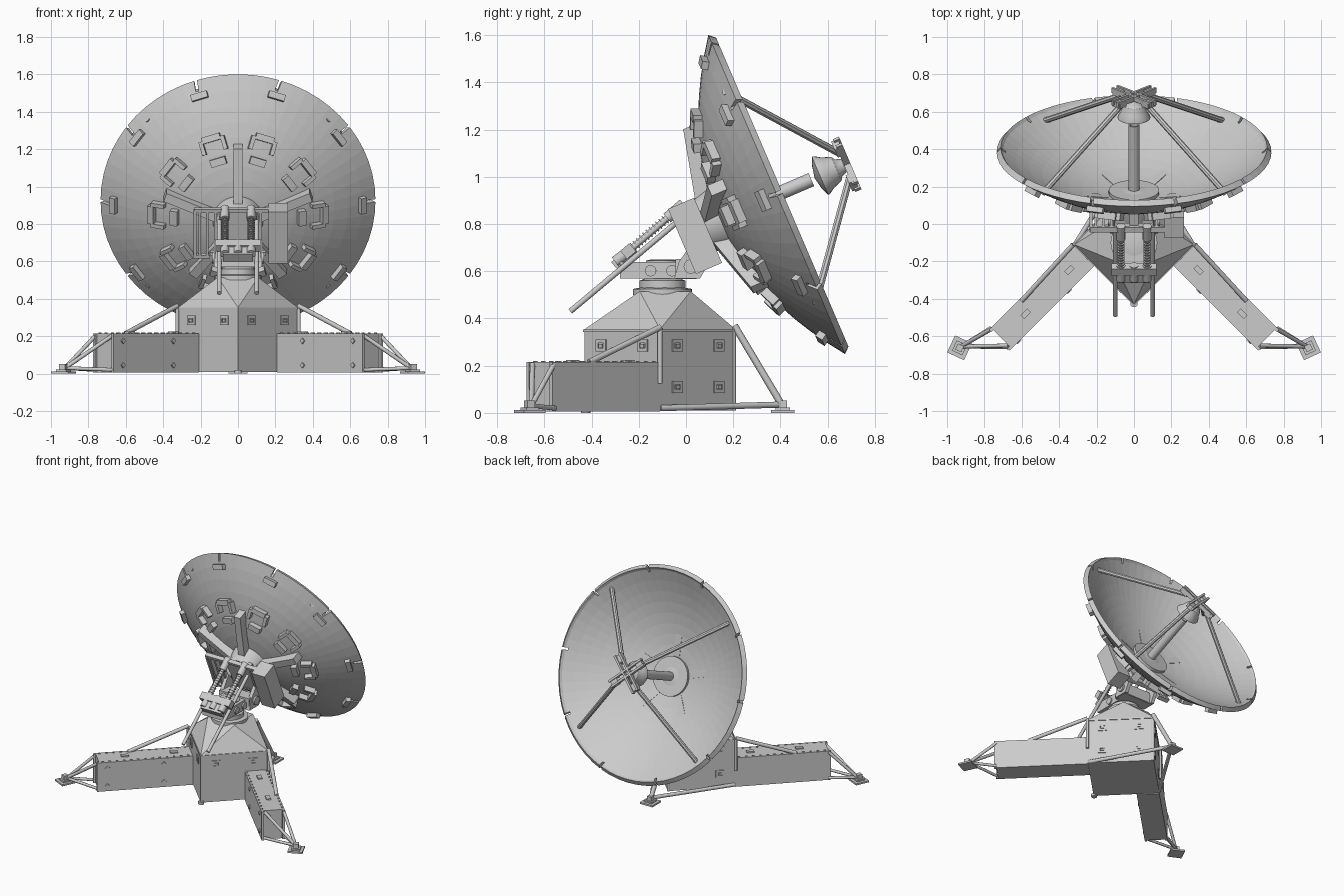
import bpy, bmesh, math
from mathutils import Matrix, Vector

if "Cube" in bpy.data.objects:
    bpy.data.objects.remove(bpy.data.objects["Cube"])

T = lambda x, y, z: Matrix.Translation((x, y, z))
R = lambda deg, axis: Matrix.Rotation(math.radians(deg), 4, axis)
I = Matrix.Identity(4)
round_parts = []


def finish(name, bm, smooth=False):
    bmesh.ops.recalc_face_normals(bm, faces=bm.faces)
    me = bpy.data.meshes.new(name)
    bm.to_mesh(me)
    bm.free()
    ob = bpy.data.objects.new(name, me)
    bpy.context.collection.objects.link(ob)
    if smooth:
        round_parts.append(ob)
    return ob


def boxes(name, items):
    """items: (size, matrix) pairs, merged in one object"""
    bm = bmesh.new()
    for size, m in items:
        bmesh.ops.create_cube(bm, size=1, matrix=m @ Matrix.Diagonal((*size, 1)))
    return finish(name, bm)


def tubes(name, items, segs=12):
    """items: (start, end, radius)"""
    bm = bmesh.new()
    for p, q, r in items:
        p, q = Vector(p), Vector(q)
        m = Matrix.Translation((p + q) / 2) @ (q - p).to_track_quat('Z', 'Y').to_matrix().to_4x4()
        bmesh.ops.create_cone(bm, cap_ends=True, segments=segs, radius1=r, radius2=r,
                              depth=(q - p).length, matrix=m)
    return finish(name, bm, True)


def lathe(name, prof, segs, m, smooth=True):
    bm = bmesh.new()
    vs = [bm.verts.new((r, 0, z)) for r, z in prof]
    es = [bm.edges.new(e) for e in zip(vs, vs[1:])]
    bmesh.ops.spin(bm, geom=vs + es, cent=(0, 0, 0), axis=(0, 0, 1),
                   angle=2 * math.pi, steps=segs)
    bmesh.ops.remove_doubles(bm, verts=bm.verts, dist=1e-4)
    bm.transform(m)
    return finish(name, bm, smooth)


def prism(name, pts, w, m):
    """polygon in local XY, width w along local Z"""
    bm = bmesh.new()
    f = bm.faces.new([bm.verts.new((x, y, -w / 2)) for x, y in pts])
    ex = bmesh.ops.extrude_face_region(bm, geom=[f])['geom']
    bmesh.ops.translate(bm, vec=(0, 0, w), verts=[v for v in ex if isinstance(v, bmesh.types.BMVert)])
    bm.transform(m)
    return finish(name, bm)


# Dish frame: local z is the pointing axis, origin at the rim centre
tilt = math.radians(23.2)
c, s = math.cos(tilt), math.sin(tilt)
D = T(0, 0.384, 0.925) @ Matrix(((-1, 0, 0, 0), (0, -s, c, 0), (0, c, s, 0), (0, 0, 0, 1)))
RIM, DEPTH = 0.735, 0.27
back = lambda r: -DEPTH * (1 - (r / RIM) ** 2)

# Reflector bowl with ten rim slots
N = 10
outer = [(RIM * i / N, back(RIM * i / N)) for i in range(N + 1)]
inner = [(0.7 * i / N, -0.25 + 0.26 * (i / N) ** 2) for i in range(N, -1, -1)]
dish = lathe("dish", outer + [(0.712, 0.026)] + inner, 60, D, False)
cut = boxes("slot_cutter", [((0.1, 0.016, 0.3), D @ R(36 * k, 'Z') @ T(0.735, 0, 0) @ R(8, 'Z'))
                            for k in range(10)])
mod = dish.modifiers.new("slots", 'BOOLEAN')
mod.operation, mod.object, mod.solver = 'DIFFERENCE', cut, 'EXACT'
bpy.context.view_layer.objects.active = dish
bpy.ops.object.modifier_apply(modifier=mod.name)
bpy.data.objects.remove(cut)


# Blocks and brackets on the back of the bowl
def on_back(r, ang, tang=0, h=0.0):
    return D @ R(ang, 'Z') @ T(r, tang, back(r)) @ R(-math.degrees(math.atan(r)), 'Y') @ T(0, 0, -h)


outer_b, brackets, inner_b = [], [], []
for k in range(10):
    a = 36 * k
    outer_b.append(((0.035, 0.09, 0.04), on_back(0.66, a, 0, 0.008)))
    brackets.append(((0.035, 0.10, 0.05), on_back(0.455, a, 0, 0.012)))
    for t in (-0.06, 0.06):
        brackets.append(((0.075, 0.022, 0.05), on_back(0.42, a, t, 0.01)))
    inner_b.append(((0.04, 0.085, 0.05), on_back(0.335, a, 0, 0.01)))
boxes("outer_blocks", outer_b)
boxes("mid_brackets", brackets)
boxes("inner_blocks", inner_b)

# Five radial ribs
for k in range(5):
    prism("back_rib", [(0.08, -0.335), (0.41, -0.255), (0.41, -0.18), (0.08, -0.25)], 0.05,
          D @ R(90 + 72 * k, 'Z') @ R(90, 'X'))

# Hub, feed and secondary reflector
lathe("hub", [(0, -0.37), (0.11, -0.37), (0.135, -0.27), (0.135, -0.22), (0, -0.22)], 32, D)
lathe("feed_base", [(0, -0.255), (0.108, -0.245), (0.105, -0.23), (0.04, -0.215), (0, -0.215)], 32, D)
lathe("feed_tube", [(0, -0.24), (0.03, -0.24), (0.03, 0.16), (0.022, 0.16), (0.022, 0.13), (0, 0.13)], 20, D)
lathe("secondary_reflector", [(0, 0.175), (0.05, 0.185), (0.087, 0.2), (0.087, 0.208), (0.07, 0.235),
                              (0.055, 0.275), (0.04, 0.285), (0.03, 0.31), (0, 0.31)], 28, D)
struts, rails = [], []
for k in range(4):
    m = D @ R(45 + 90 * k, 'Z')
    struts.append((m @ Vector((0.69, 0, -0.03)), m @ Vector((0.08, 0, 0.312)), 0.016))
    rails.append(((0.05, 0.055, 0.03), m @ T(0.11, 0, 0.315)))
for k in range(2):
    for o in (-0.02, 0.02):
        rails.append(((0.29, 0.014, 0.028), D @ R(45 + 90 * k, 'Z') @ T(0, o, 0.325)))
tubes("feed_struts", struts, 8)
boxes("strut_cross", rails)

# Equipment box, open frame and plate behind the hub (local x is mirrored)
boxes("equipment_box", [((0.105, 0.30, 0.12), D @ T(-0.215, -0.025, -0.387))])
frame = [((0.50, 0.02, 0.03), D @ T(-0.015, 0.115, -0.40)),
         ((0.30, 0.02, 0.03), D @ T(0, -0.15, -0.36)),
         ((0.09, 0.02, 0.03), D @ T(0.195, -0.15, -0.40)),
         ((0.20, 0.24, 0.025), D @ T(0, -0.02, -0.36))]
for x in (0.23, 0.205, 0.165, 0.12, -0.12):
    frame.append(((0.014, 0.27, 0.03), D @ T(x, -0.02, -0.40)))
boxes("hub_frame", frame)

# Pedestal body: diamond plan, roof turning into an upright square
B = T(0, -0.11, 0) @ R(45, 'Z')
boxes("body", [((0.4526, 0.4526, 0.34), B @ T(0, 0, 0.18)),
               ((0.462, 0.462, 0.012), B @ T(0, 0, 0.348))])
bm = bmesh.new()
for x, y in ((1, 0), (0, 1), (-1, 0), (0, -1)):
    bm.verts.new((0.32 * x, -0.11 + 0.32 * y, 0.354))
    bm.verts.new((0.108 * (x + y), -0.088 + 0.108 * (y - x), 0.515))
bmesh.ops.convex_hull(bm, input=bm.verts)
finish("roof", bm)

# Square hatches on the body faces
hatch = []
for k in range(4):
    for t in (-0.125, 0.125):
        for z in ((0.285, 0.11) if k < 2 else (0.285,)):
            m = B @ R(90 * k, 'Z') @ T(0.226, t, z)
            hatch += [((0.012, 0.06, 0.014), m @ T(0, 0, d)) for d in (-0.018, 0.018)]
            hatch += [((0.012, 0.014, 0.05), m @ T(0, d, 0)) for d in (-0.023, 0.023)]
            hatch.append(((0.016, 0.02, 0.014), m))
boxes("body_hatches", hatch)

# Front legs with fittings, outrigger tubes and feet
pads = []
for sx, side in ((1, "right"), (-1, "left")):
    L = T(sx * 0.487, -0.388, 0) @ R(-45 * sx, 'Z')
    boxes(side + "_leg", [((0.63, 0.156, 0.21), L @ T(0, 0, 0.11))])
    fit = []
    for x in (-0.12, 0.26):
        for z in (0.045, 0.175):
            fit.append(((0.022, 0.014, 0.022), L @ T(x * sx, -0.078, z) @ R(45, 'Y')))
    for x in (-0.2, 0.13):
        fit.append(((0.05, 0.03, 0.014), L @ T(x * sx, 0, 0.217)))
    for i in range(13):
        for y in (-0.066, 0.066):
            fit.append(((0.014, 0.008, 0.008), L @ T(-0.29 + i * 0.048, y, 0.216)))
    for y in (-0.07, 0.07):
        fit.append(((0.02, 0.016, 0.21), L @ T(0.32 * sx, y, 0.11)))
    boxes(side + "_leg_fittings", fit)
    foot = (sx * 0.925, -0.655, 0.03)
    tubes(side + "_outrigger", [
        (foot, (sx * 0.66, -0.66, 0.02), 0.010), (foot, (sx * 0.765, -0.555, 0.02), 0.010),
        (foot, (sx * 0.67, -0.65, 0.205), 0.011), (foot, (sx * 0.76, -0.56, 0.205), 0.011),
        ((sx * 0.325, -0.11, 0.362), (sx * 0.60, -0.41, 0.215), 0.013),
        ((sx * 0.325, -0.11, 0.36), (sx * 0.325, -0.11, 0.125), 0.010),
        ((sx * 0.315, -0.11, 0.02), (0, 0.40, 0.035), 0.013)])
    pads.append((sx * 0.933, -0.662, 25 * sx))
pads.append((0, 0.41, 0))
tubes("rear_outrigger", [((0, 0.205, 0.37), (0, 0.405, 0.035), 0.015),
                         ((0, 0.20, 0.01), (0, 0.20, 0.36), 0.012)])
boxes("feet", [b for x, y, a in pads for b in
               (((0.1, 0.1, 0.012), T(x, y, 0.006) @ R(a, 'Z')),
                ((0.06, 0.06, 0.012), T(x, y, 0.016) @ R(a, 'Z')),
                ((0.035, 0.035, 0.035), T(x, y, 0.035) @ R(a, 'Z')))])
tubes("front_corner_foot", [((0, -0.425, 0), (0, -0.425, 0.02), 0.02)])

# Turntable and yoke
A = T(0, -0.1, 0)
lathe("turntable", [(0, 0.50), (0.125, 0.50), (0.125, 0.525), (0.098, 0.53), (0.098, 0.56), (0.07, 0.57),
                    (0.07, 0.645), (0.045, 0.65), (0, 0.65)], 32, A)
boxes("yoke", [((0.18, 0.33, 0.07), T(0, -0.115, 0.605)),
               ((0.24, 0.09, 0.085), T(0, 0.0, 0.61))])
tubes("yoke_bearings", [((-0.1, y, 0.602), (0.1, y, 0.602), 0.024) for y in (-0.15, -0.06)]
      + [((-0.14, 0.02, 0.62), (0.14, 0.02, 0.62), 0.03)], 20)
for sx in (-1, 1):
    prism("yoke_arm", [(-0.05, 0.57), (0.06, 0.57), (0.11, 0.66), (0.04, 0.74), (-0.03, 0.64)], 0.025,
          T(sx * 0.115, 0, 0) @ R(90, 'Y') @ R(90, 'Z'))

# Elevation actuators: guide rods, screws and drive blocks
act = []
for sx in (-1, 1):
    act += [((sx * 0.10, -0.49, 0.43), (sx * 0.10, -0.03, 0.815), 0.012),
            ((sx * 0.07, -0.29, 0.645), (sx * 0.07, -0.02, 0.875), 0.014),
            ((sx * 0.07, -0.08, 0.825), (sx * 0.07, -0.01, 0.885), 0.024)]
    for i in range(12):
        f = i / 11
        act.append(((sx * 0.07, -0.24 + 0.15 * f, 0.688 + 0.128 * f),
                    (sx * 0.07, -0.236 + 0.15 * f, 0.692 + 0.128 * f), 0.02))
tubes("elevation_actuators", act)
boxes("drive_blocks", [((0.24, 0.05, 0.045), T(0, -0.245, 0.685) @ R(40, 'X')),
                       ((0.16, 0.08, 0.05), T(0, -0.27, 0.645) @ R(40, 'X'))])
tubes("drive_motors", [((x, -0.30, 0.64), (x, -0.22, 0.70), 0.024) for x in (-0.07, 0, 0.07)], 16)

# Smooth the round parts only
bpy.ops.object.select_all(action='DESELECT')
for ob in round_parts:
    ob.select_set(True)
bpy.context.view_layer.objects.active = round_parts[0]
bpy.ops.object.shade_smooth_by_angle(angle=math.radians(35))
